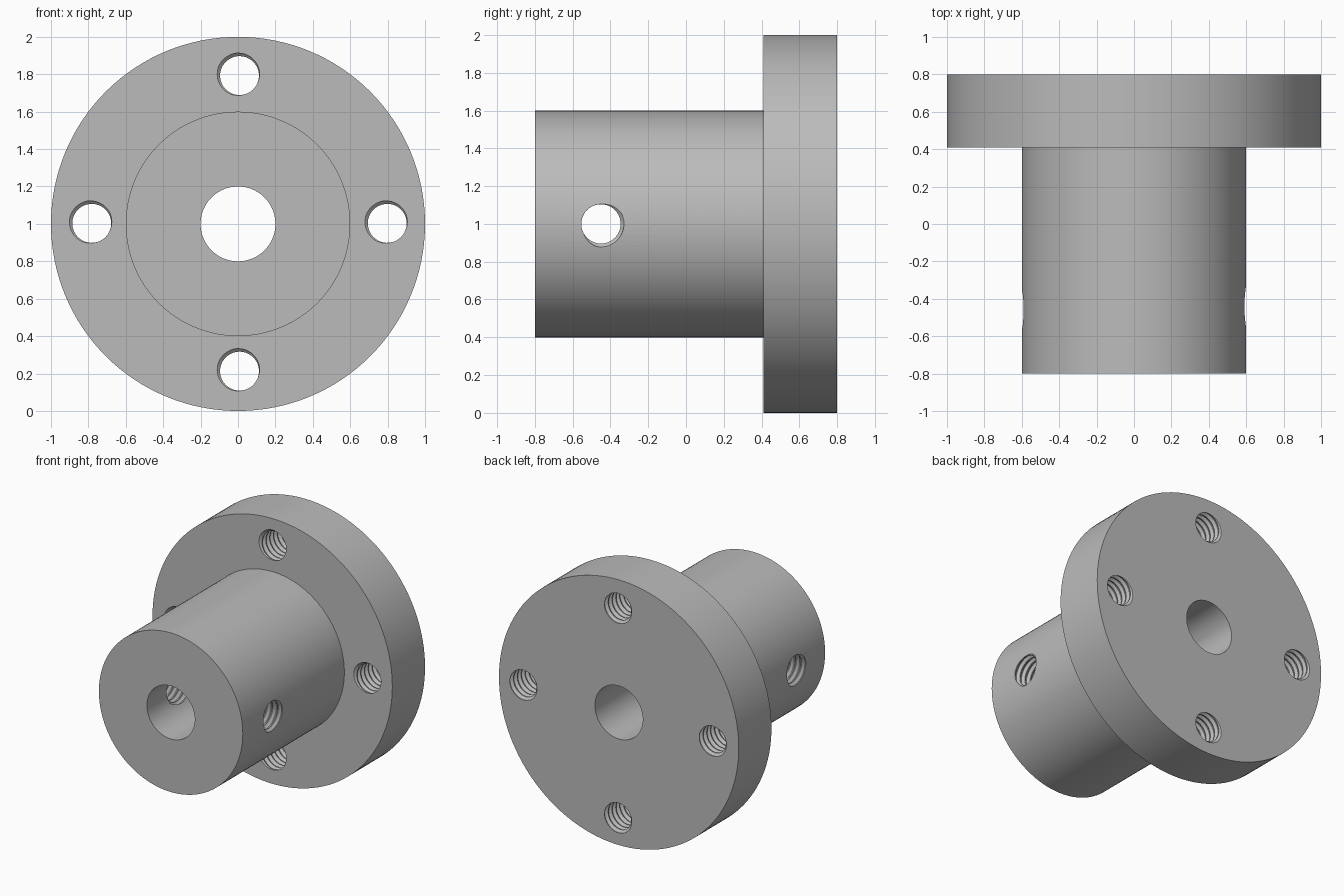
import bpy
import bmesh
from math import cos, sin, pi, radians
from mathutils import Matrix

cube = bpy.data.objects.get("Cube")
if cube:
    bpy.data.objects.remove(cube, do_unlink=True)

STEPS = 128
PITCH = 0.045
CENTRE_Z = 1.0

steel = bpy.data.materials.new("plain_grey")
steel.use_nodes = True
grey = (0.5, 0.5, 0.5, 1)
steel.diffuse_color = grey
steel.node_tree.nodes["Principled BSDF"].inputs["Base Color"].default_value = grey


def make_object(name, bm):
    bmesh.ops.recalc_face_normals(bm, faces=bm.faces)
    mesh = bpy.data.meshes.new(name)
    bm.to_mesh(mesh)
    bm.free()
    mesh.materials.append(steel)
    obj = bpy.data.objects.new(name, mesh)
    bpy.context.collection.objects.link(obj)
    return obj


def turned_ring(name, profile):
    """Revolve a closed (radius, y) profile about the y axis."""
    bm = bmesh.new()
    rings = []
    for s in range(STEPS):
        a = 2 * pi * s / STEPS
        rings.append([bm.verts.new((r * cos(a), y, CENTRE_Z + r * sin(a)))
                      for r, y in profile])
    n = len(profile)
    for s in range(STEPS):
        a, b = rings[s], rings[(s + 1) % STEPS]
        for i in range(n):
            j = (i + 1) % n
            bm.faces.new((a[i], a[j], b[j], b[i]))
    return make_object(name, bm)


def thread_cutter(name, length, matrix, segs=40):
    """Solid screw along local z, used to cut a threaded hole."""
    groove = [(0.0, 0.104), (0.15, 0.104), (0.5, 0.122), (0.65, 0.122)]
    n = len(groove)
    rows = n * (int(length / PITCH) + 2)
    bm = bmesh.new()
    v = []
    for k in range(rows + 1):
        offset, r = groove[k % n]
        row = []
        for j in range(segs):
            t = j / segs
            z = (k // n - 2 + offset + t) * PITCH
            row.append(bm.verts.new((r * cos(2 * pi * t), r * sin(2 * pi * t), z)))
        v.append(row)
    for k in range(rows):
        for j in range(segs - 1):
            bm.faces.new((v[k][j], v[k][j + 1], v[k + 1][j + 1], v[k + 1][j]))
        # The last column joins the first one a full turn further up
        if k + 1 + n <= rows:
            bm.faces.new((v[k][-1], v[k + n][0], v[k + 1 + n][0], v[k + 1][-1]))
    # Stepped end caps
    low = v[0] + [v[i][0] for i in range(n, 0, -1)]
    high = v[rows] + [v[rows - i][-1] for i in range(1, n + 1)]
    for loop in (low, high):
        hub = bm.verts.new((0, 0, sum(p.co.z for p in loop) / len(loop)))
        for i, p in enumerate(loop):
            bm.faces.new((hub, p, loop[(i + 1) % len(loop)]))
    bm.transform(matrix)
    return make_object(name, bm)


# Flanged hub with a plain bore
hub = turned_ring("flanged_hub", [(0.2, -0.8), (0.6, -0.8), (0.6, 0.41),
                                  (1.0, 0.41), (1.0, 0.8), (0.2, 0.8)])

# Four threaded holes through the flange
cutters = []
for i in range(4):
    a = i * pi / 2
    place = (Matrix.Translation((0.008 + 0.79 * cos(a), 0.41, CENTRE_Z + 0.003 + 0.79 * sin(a)))
             @ Matrix.Rotation(-pi / 2, 4, 'X') @ Matrix.Rotation(radians(75), 4, 'Z'))
    cutters.append(thread_cutter("flange_hole_cutter", 0.48, place))

# Threaded cross hole through the hub
place = Matrix.Translation((-0.7, -0.45, CENTRE_Z)) @ Matrix.Rotation(pi / 2, 4, 'Y')
cutters.append(thread_cutter("cross_hole_cutter", 1.4, place))

for cutter in cutters:
    cutter.hide_render = True
    mod = hub.modifiers.new("threaded_hole", 'BOOLEAN')
    mod.operation = 'DIFFERENCE'
    mod.solver = 'EXACT'
    mod.object = cutter

# Bake the cuts and drop the helpers
bpy.context.view_layer.update()
graph = bpy.context.evaluated_depsgraph_get()
result = bpy.data.meshes.new_from_object(hub.evaluated_get(graph))
hub.modifiers.clear()
hub.data = result
for cutter in cutters:
    bpy.data.objects.remove(cutter, do_unlink=True)

bpy.ops.object.select_all(action='DESELECT')
hub.select_set(True)
bpy.context.view_layer.objects.active = hub
bpy.ops.object.shade_smooth_by_angle(angle=radians(25))
